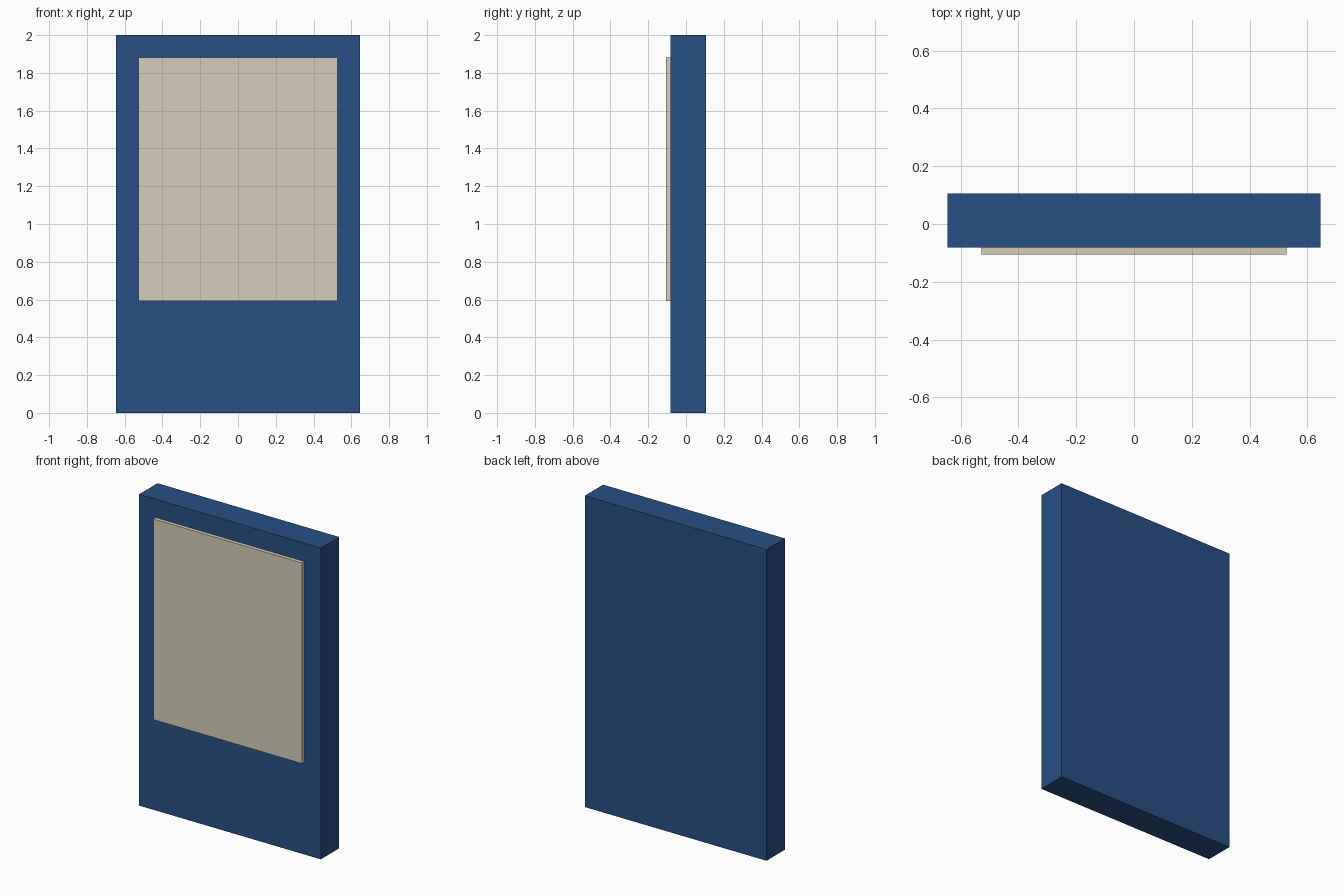
import bpy
from mathutils import Matrix, Vector
import bmesh

if "Cube" in bpy.data.objects:
    bpy.data.objects.remove(bpy.data.objects["Cube"])


def material(name, rgb):
    mat = bpy.data.materials.new(name)
    mat.diffuse_color = (*rgb, 1.0)
    mat.use_nodes = True
    mat.node_tree.nodes["Principled BSDF"].inputs["Base Color"].default_value = mat.diffuse_color
    return mat


def box(name, lo, hi, mat):
    """Axis-aligned box between two corners."""
    lo, hi = Vector(lo), Vector(hi)
    bm = bmesh.new()
    bmesh.ops.create_cube(bm, size=1.0, matrix=Matrix.LocRotScale((lo + hi) / 2, None, hi - lo))
    mesh = bpy.data.meshes.new(name)
    bm.to_mesh(mesh)
    bm.free()
    mesh.materials.append(mat)
    obj = bpy.data.objects.new(name, mesh)
    bpy.context.collection.objects.link(obj)
    return obj


blue = material("blue_paint", (0.02, 0.08, 0.23))
cream = material("cream_panel", (0.68, 0.62, 0.50))

# Upright slab
box("board_body", (-0.646, -0.081, 0.0), (0.646, 0.105, 2.0), blue)

# Thin raised panel on the front, seated slightly into the slab
box("front_panel", (-0.528, -0.105, 0.593), (0.528, -0.078, 1.882), cream)
